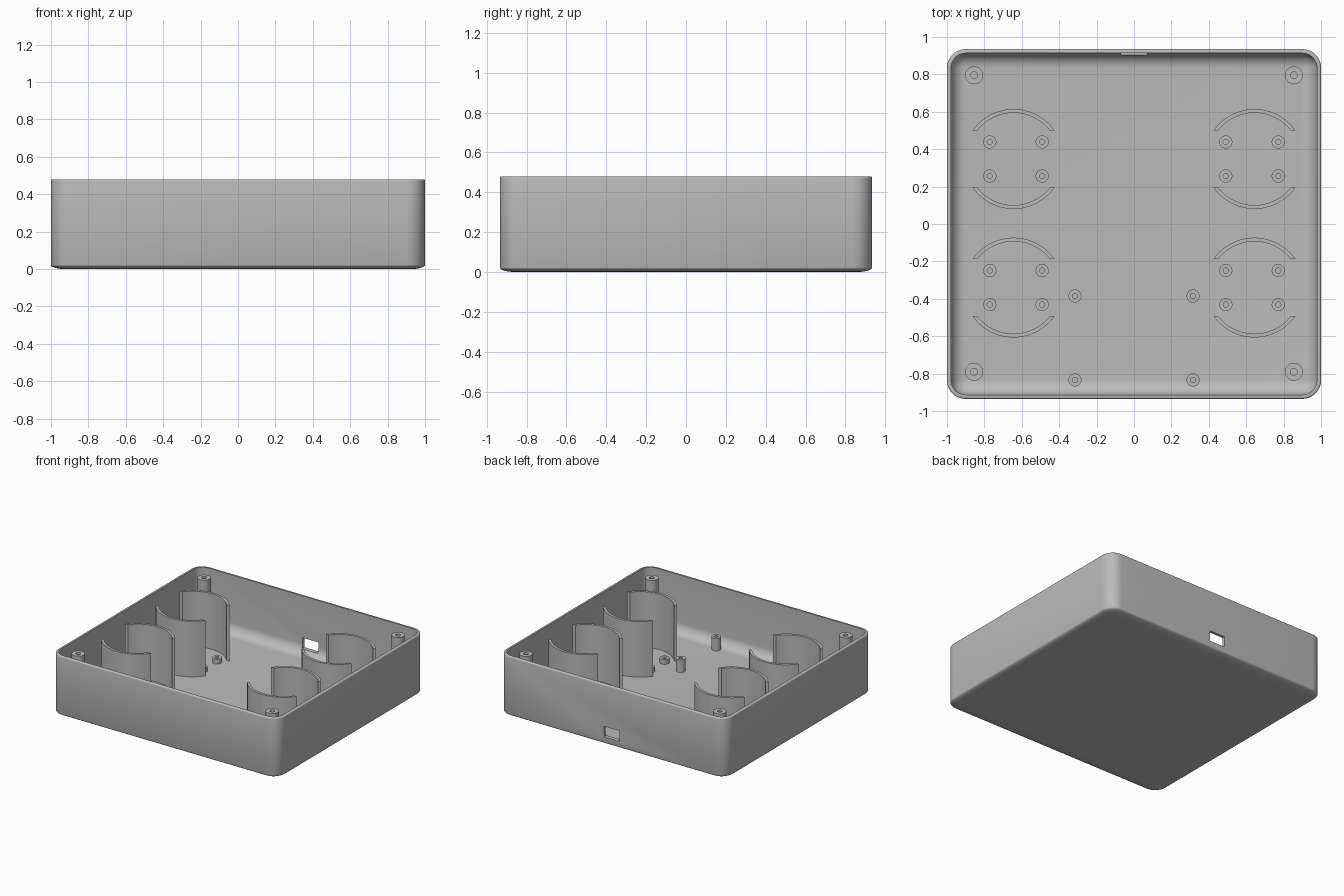
import bpy, bmesh
from math import sin, cos, asin, pi, radians

cube = bpy.data.objects.get("Cube")
if cube:
    bpy.data.objects.remove(cube, do_unlink=True)

grey = bpy.data.materials.new("plain_grey")
grey.use_nodes = True
grey.diffuse_color = (0.5, 0.5, 0.5, 1)
grey.node_tree.nodes["Principled BSDF"].inputs["Base Color"].default_value = (0.5, 0.5, 0.5, 1)

HX, HY, HEIGHT = 1.0, 0.935, 0.48
CORNER, WALL, FLOOR = 0.1, 0.022, 0.022


def finish(name, bm, smooth=True):
    bmesh.ops.recalc_face_normals(bm, faces=bm.faces)
    mesh = bpy.data.meshes.new(name)
    bm.to_mesh(mesh)
    bm.free()
    mesh.materials.append(grey)
    ob = bpy.data.objects.new(name, mesh)
    bpy.context.collection.objects.link(ob)
    if smooth:
        smooth_object(ob)
    return ob


def select(ob):
    bpy.ops.object.select_all(action='DESELECT')
    ob.select_set(True)
    bpy.context.view_layer.objects.active = ob


def smooth_object(ob):
    select(ob)
    bpy.ops.object.shade_smooth_by_angle(angle=radians(35))


def skin(bm, rings):
    """Bridge closed rings of points and cap both ends."""
    loops = [[bm.verts.new(p) for p in ring] for ring in rings]
    for a, b in zip(loops, loops[1:]):
        for i in range(len(a)):
            j = (i + 1) % len(a)
            bm.faces.new((a[i], a[j], b[j], b[i]))
    bm.faces.new(loops[0])
    bm.faces.new(loops[-1])


def rounded_rect(inset, z, steps=10):
    r = max(CORNER - inset, 0.004)
    cx, cy = HX - inset - r, HY - inset - r
    points = []
    for k, (sx, sy) in enumerate([(1, 1), (-1, 1), (-1, -1), (1, -1)]):
        for i in range(steps + 1):
            a = (k + i / steps) * pi / 2
            points.append((sx * cx + r * cos(a), sy * cy + r * sin(a), z))
    return points


# Open tray: outer underside curve, walls, rounded rim, inner floor fillet
quarter = [i / 8 * pi / 2 for i in range(9)]
profile = [(0.08 * (1 - sin(a)), 0.022 * (1 - cos(a))) for a in quarter]
profile += [(0.01 * (1 - cos(a)), HEIGHT - 0.01 * (1 - sin(a))) for a in quarter[::2]]
profile += [(WALL, HEIGHT)]
profile += [(WALL + 0.08 * (1 - cos(a)), FLOOR + 0.08 * (1 - sin(a))) for a in quarter]
bm = bmesh.new()
skin(bm, [rounded_rect(d, z) for d, z in profile])
tray = finish("tray", bm, smooth=False)

# Cable opening through the back wall
bm = bmesh.new()
bmesh.ops.create_cube(bm, size=1)
bmesh.ops.scale(bm, verts=bm.verts, vec=(0.14, 0.3, 0.084))
bmesh.ops.translate(bm, verts=bm.verts, vec=(0, HY, 0.105))
cutter = finish("opening_cutter", bm, smooth=False)
cutter.hide_render = True
cut = tray.modifiers.new("opening", 'BOOLEAN')
cut.operation, cut.solver, cut.object = 'DIFFERENCE', 'EXACT', cutter
select(tray)
bpy.ops.object.modifier_apply(modifier=cut.name)
bpy.data.objects.remove(cutter, do_unlink=True)
smooth_object(tray)


def post(name, x, y, radius, hole, top):
    """Hollow round post with a blind screw hole."""
    def ring(r, z):
        return [(x + r * cos(i * pi / 14), y + r * sin(i * pi / 14), z) for i in range(28)]
    bm = bmesh.new()
    skin(bm, [ring(radius, 0.012), ring(radius, top), ring(hole, top), ring(hole, FLOOR + 0.002)])
    finish(name, bm)


def curved_wall(name, x, y, facing, top=0.465):
    """Arc-shaped wall whose ends are cut level."""
    def arc(r):
        start = asin(0.1525 / r)
        angles = [start + (pi - 2 * start) * i / 12 for i in range(13)]
        return [(x + r * cos(a), y + facing * r * sin(a)) for a in angles]
    outline = arc(0.2675) + arc(0.247)[::-1]
    bm = bmesh.new()
    loops = [[bm.verts.new((px, py, z)) for px, py in outline] for z in (0.012, top)]
    n = len(outline)
    for i in range(n):
        j = (i + 1) % n
        bm.faces.new((loops[0][i], loops[0][j], loops[1][j], loops[1][i]))
    for loop in loops:
        for i in range(n // 2 - 1):
            bm.faces.new((loop[i], loop[i + 1], loop[n - 2 - i], loop[n - 1 - i]))
    finish(name, bm)


for side, sx in (("left", 1), ("right", -1)):
    # Tall lid posts in the corners
    for end, y in (("back", 0.795), ("front", -0.79)):
        post(f"{side}_{end}_corner_post", sx * 0.855, y, 0.048, 0.018, 0.462)
    # Round holders with four low standoffs each
    for end, y in (("back", 0.3475), ("front", -0.34)):
        for part, f in (("rear", 1), ("fore", -1)):
            curved_wall(f"{side}_{end}_{part}_holder_wall", sx * 0.644, y, f)
            for place, dx in (("outer", 0.14), ("inner", -0.14)):
                post(f"{side}_{end}_{part}_{place}_standoff",
                     sx * (0.631 + dx), y + f * 0.091, 0.035, 0.014, 0.06)
    # Circuit board posts
    for end, y in (("back", -0.385), ("front", -0.834)):
        post(f"{side}_{end}_board_post", sx * 0.316, y, 0.035, 0.014, 0.122)
